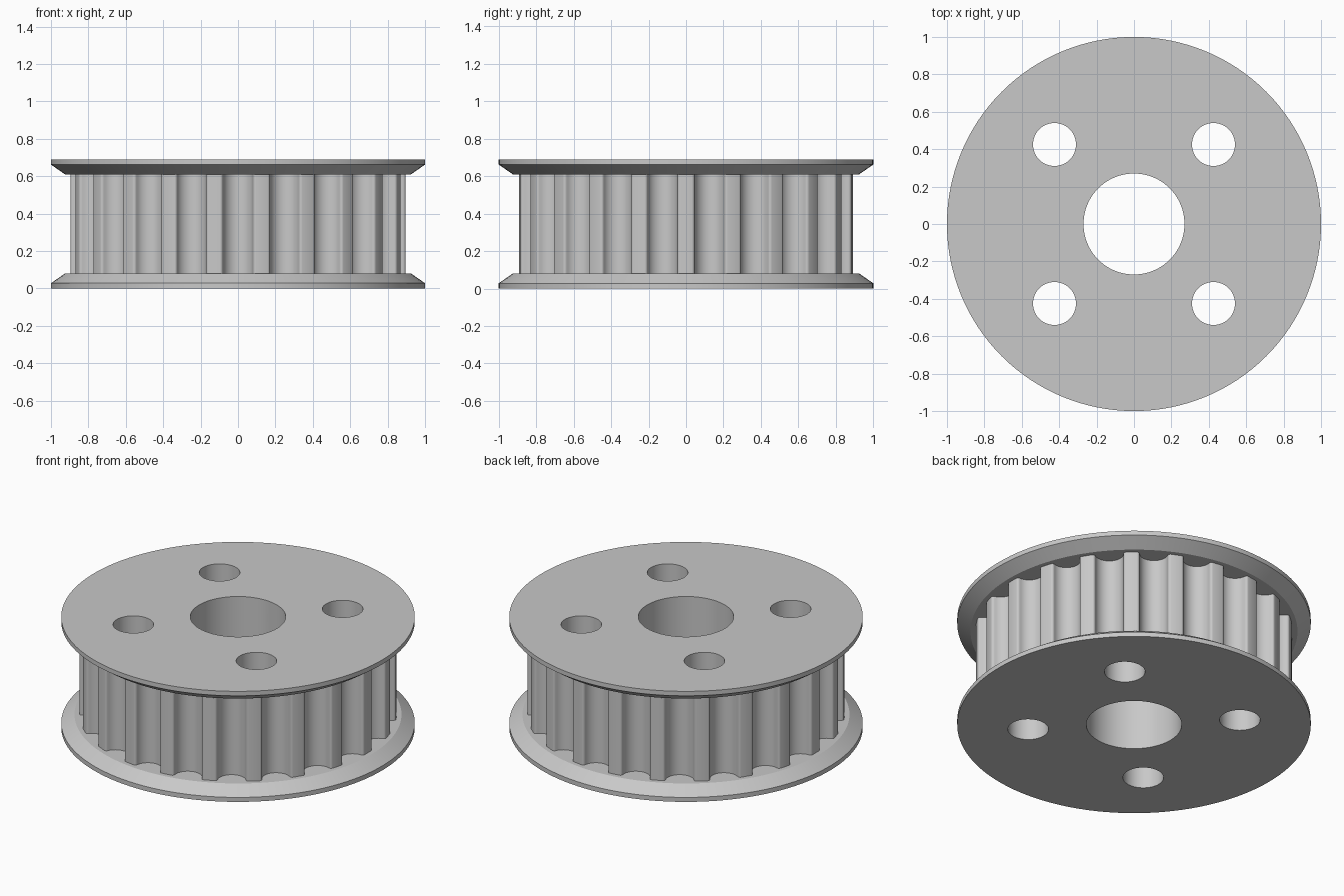
import bpy, bmesh
from math import sin, cos, pi, radians, tau

if "Cube" in bpy.data.objects:
    bpy.data.objects.remove(bpy.data.objects["Cube"], do_unlink=True)

HEIGHT, FLANGE = 0.69, 0.08
TEETH, TIP_R, DEPTH = 22, 0.897, 0.09
GROOVE_HALF, ROUND = 0.097, 0.015

grey = bpy.data.materials.new("metal grey")
grey.use_nodes = True
colour = (0.58, 0.58, 0.58, 1)
grey.diffuse_color = colour
grey.node_tree.nodes["Principled BSDF"].inputs["Base Color"].default_value = colour


def ring(radius, count=128):
    return [(radius * cos(tau * i / count), radius * sin(tau * i / count))
            for i in range(count)]


def loft(bm, layers):
    """Closed solid through stacked (outline, z) layers."""
    loops = [[bm.verts.new((x, y, z)) for x, y in pts] for pts, z in layers]
    n = len(loops[0])
    for a, b in zip(loops, loops[1:]):
        for i in range(n):
            j = (i + 1) % n
            bm.faces.new((a[i], a[j], b[j], b[i]))
    bm.faces.new(loops[0][::-1])
    bm.faces.new(loops[-1])


def make_object(name, bm):
    bmesh.ops.recalc_face_normals(bm, faces=bm.faces)
    mesh = bpy.data.meshes.new(name)
    bm.to_mesh(mesh)
    bm.free()
    mesh.materials.append(grey)
    obj = bpy.data.objects.new(name, mesh)
    bpy.context.collection.objects.link(obj)
    return obj


def tooth_outline():
    """Lands with rounded corners between scooped grooves."""
    half = []
    for k in range(5):                      # rounded corner of the land
        a = pi / 2 * k / 4
        half.append((-GROOVE_HALF + ROUND * sin(a), ROUND * (1 - cos(a))))
    for k in range(1, 11):                  # scoop down to the groove floor
        a = pi / 2 * k / 10
        half.append(((ROUND - GROOVE_HALF) * cos(a),
                     ROUND + (DEPTH - ROUND) * sin(a)))
    groove = half + [(-s, d) for s, d in half[-2::-1]]
    points = []
    for t in range(TEETH):
        centre = -pi / 2 + tau * t / TEETH
        for s, d in groove:
            a, r = centre + s / TIP_R, TIP_R - d
            points.append((r * cos(a), r * sin(a)))
    return points


# Cutter for the bore and four bolt holes
bm = bmesh.new()
loft(bm, [(ring(0.27, 96), -0.2), (ring(0.27, 96), HEIGHT + 0.2)])
for sx in (-1, 1):
    for sy in (-1, 1):
        hole = [(x + 0.425 * sx, y + 0.425 * sy) for x, y in ring(0.115, 48)]
        loft(bm, [(hole, -0.2), (hole, HEIGHT + 0.2)])
cutter = make_object("hole_cutter", bm)
cutter.hide_render = True

# Toothed hub
parts = []
bm = bmesh.new()
outline = tooth_outline()
loft(bm, [(outline, FLANGE), (outline, HEIGHT - FLANGE)])
parts.append(make_object("toothed_hub", bm))

# Flanges, bevelled towards the teeth
for name, flip in (("lower_flange", False), ("upper_flange", True)):
    bm = bmesh.new()
    loft(bm, [(ring(r), HEIGHT - z if flip else z)
              for r, z in ((1, 0), (1, 0.028), (0.925, FLANGE))])
    parts.append(make_object(name, bm))

# Cut the holes and shade
for obj in parts:
    bpy.ops.object.select_all(action="DESELECT")
    obj.select_set(True)
    bpy.context.view_layer.objects.active = obj
    mod = obj.modifiers.new("holes", "BOOLEAN")
    mod.operation, mod.solver, mod.object = "DIFFERENCE", "EXACT", cutter
    bpy.ops.object.modifier_apply(modifier=mod.name)
    bpy.ops.object.shade_smooth_by_angle(angle=radians(28))

bpy.data.objects.remove(cutter, do_unlink=True)
